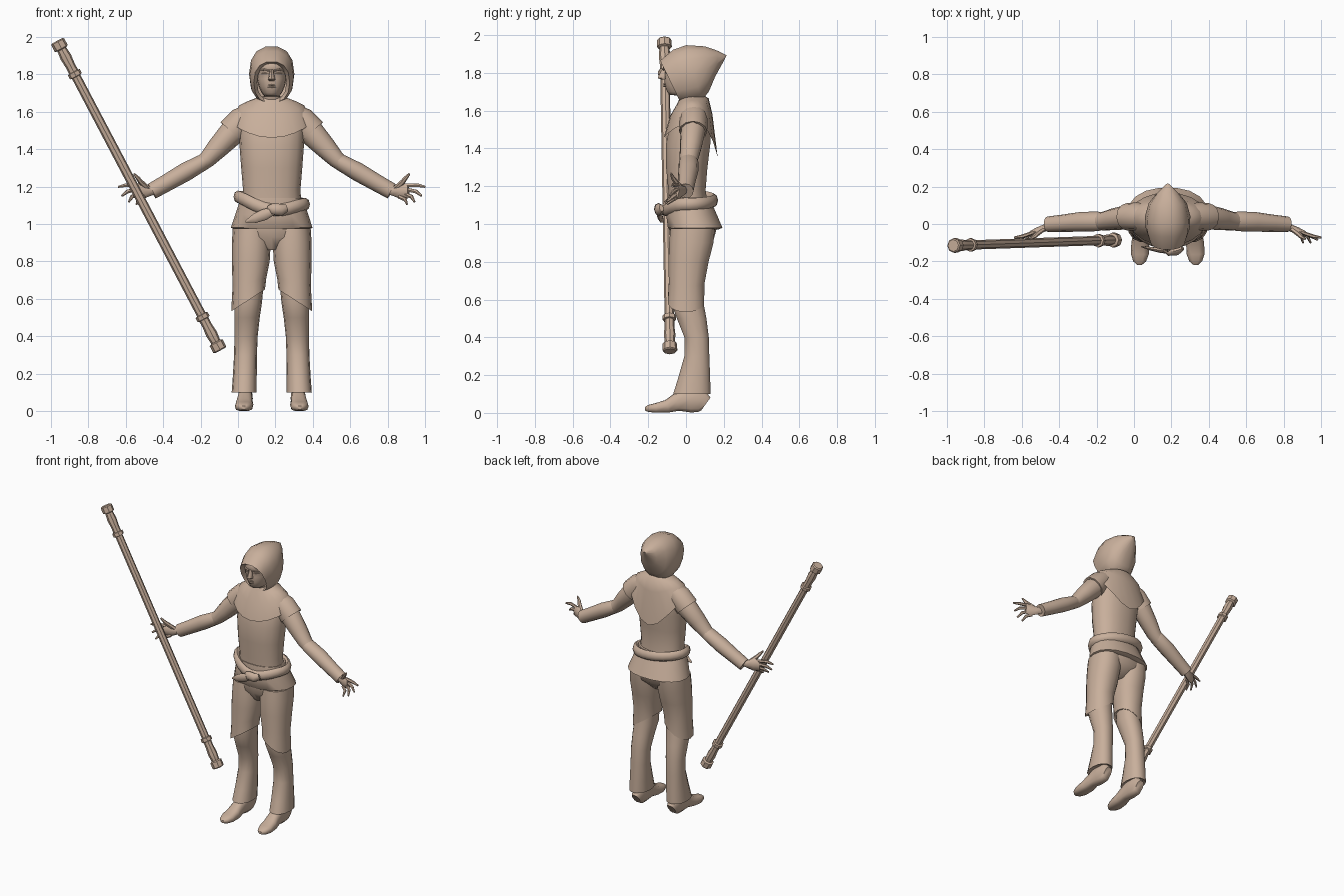
import bpy, bmesh, math
from mathutils import Vector

CX = 0.18  # body centre line
mat = bpy.data.materials.new("clay_tan")
mat.diffuse_color = (0.58, 0.43, 0.33, 1)


def loft(name, rings, cap0=True, cap1=True, closed=False, angle=50):
    """Skin a list of equally long point loops."""
    bm = bmesh.new()
    vs = [[bm.verts.new(p) for p in r] for r in rings]
    n = len(vs[0])
    pairs = list(zip(vs, vs[1:])) + ([(vs[-1], vs[0])] if closed else [])
    for a, b in pairs:
        for i in range(n):
            j = (i + 1) % n
            bm.faces.new((a[i], a[j], b[j], b[i]))
    if not closed:
        if cap0:
            bm.faces.new(vs[0][::-1])
        if cap1:
            bm.faces.new(vs[-1])
    bmesh.ops.recalc_face_normals(bm, faces=bm.faces)
    me = bpy.data.meshes.new(name)
    bm.to_mesh(me)
    bm.free()
    me.shade_smooth()
    me.set_sharp_from_angle(angle=math.radians(angle))
    me.materials.append(mat)
    ob = bpy.data.objects.new(name, me)
    bpy.context.collection.objects.link(ob)
    return ob


def unit(n, p=1.0):
    """Unit (super)ellipse points."""
    out = []
    for i in range(n):
        a = 2 * math.pi * i / n
        c, s = math.cos(a), math.sin(a)
        out.append((math.copysign(abs(c) ** p, c), math.copysign(abs(s) ** p, s)))
    return out


def stack(name, rows, s=1, n=14, p=0.9, **kw):
    """Horizontal rings: (z, dx, rx, y front, y back, tilt)."""
    rings = []
    for z, dx, rx, y0, y1, *t in rows:
        t = t[0] if t else 0
        rings.append([(CX + s * (dx + rx * c), (y0 + y1) / 2 + (y1 - y0) / 2 * d, z + t * c)
                      for c, d in unit(n, p)])
    return loft(name, rings, **kw)


def tube(name, rows, s=1, n=10, p=1.0, closed=False, **kw):
    """Sweep along a path: (dx, y, z, sideways radius, upward radius)."""
    pts = [Vector((CX + s * r[0], r[1], r[2])) for r in rows]
    m = len(pts)
    rings = []
    for i, r in enumerate(rows):
        a = pts[(i - 1) % m] if closed else pts[max(i - 1, 0)]
        b = pts[(i + 1) % m] if closed else pts[min(i + 1, m - 1)]
        t = (b - a).normalized()
        side = t.cross(Vector((0, 0, 1))).normalized()
        up = side.cross(t)
        rings.append([pts[i] + side * (r[3] * c) + up * (r[4] * d) for c, d in unit(n, p)])
    return loft(name, rings, closed=closed, **kw)


# torso, tunic skirt and pelvis
stack("torso", [(1.05, 0, .165, -.095, .125), (1.18, 0, .153, -.095, .105),
                (1.30, 0, .163, -.107, .115), (1.42, 0, .172, -.108, .13),
                (1.52, 0, .175, -.088, .135), (1.60, 0, .16, -.055, .12),
                (1.65, 0, .11, -.03, .10), (1.68, 0, .05, -.01, .08)], n=18)
stack("tunic_skirt", [(1.14, 0, .165, -.10, .125), (1.05, 0, .195, -.107, .165),
                      (.98, 0, .218, -.098, .195), (.972, 0, .20, -.09, .175)], n=18, angle=40)
stack("pelvis", [(.985, 0, .20, -.09, .165), (.93, 0, .185, -.085, .15),
                 (.86, 0, .07, -.04, .08)], n=16)

# cowl with deep rounded front and pointed back
rings = []
for rx, y0, y1, zs, zf, zb in [(.065, -.03, .09, 1.68, 1.675, 1.685), (.13, -.045, .12, 1.655, 1.64, 1.665),
                               (.175, -.085, .14, 1.632, 1.57, 1.58), (.213, -.117, .168, 1.535, 1.46, 1.35)]:
    loop = []
    for c, d in unit(20):
        z = zs + ((zf - zs) * d * d if d < 0 else (zb - zs) * d ** 3)
        loop.append((CX + rx * c, .035 + (d * (.035 - y0) if d < 0 else d * (y1 - .035)), z))
    rings.append(loop)
loft("cowl", rings, cap0=False, cap1=False)

# belt, knot and hanging tail
belt = []
for i in range(24):
    a = 2 * math.pi * i / 24
    c, d = math.cos(a), math.sin(a)
    belt.append((.182 * c, .018 + (.128 if d < 0 else .13) * d,
                 1.125 - .02 * c - .05 * max(0, -d) ** 3, .022, .033))
tube("belt", belt, closed=True, n=8)
tube("belt_knot", [(-.02, -.135, 1.085, .012, .015), (.005, -.145, 1.08, .025, .032),
                   (.05, -.142, 1.075, .025, .032), (.08, -.13, 1.085, .012, .02)], n=8)
tube("belt_tail", [(.02, -.145, 1.075, .016, .02), (-.04, -.14, 1.05, .014, .03),
                   (-.09, -.132, 1.03, .01, .025), (-.14, -.12, 1.012, .004, .005)], n=8)

# head with simple face features
stack("head", [(1.62, 0, .055, -.02, .08), (1.68, 0, .052, -.04, .08), (1.683, 0, .04, -.085, .07),
               (1.70, 0, .054, -.10, .08), (1.735, 0, .07, -.112, .09), (1.775, 0, .08, -.115, .10),
               (1.81, 0, .083, -.112, .10), (1.825, 0, .084, -.122, .10), (1.86, 0, .08, -.118, .10),
               (1.91, 0, .055, -.07, .08)], n=16)
stack("nose", [(1.825, 0, .010, -.125, -.09), (1.79, 0, .014, -.143, -.09),
               (1.773, 0, .019, -.15, -.09), (1.764, 0, .014, -.13, -.09)], n=8)
for z, w in [(1.741, .028), (1.730, .024)]:
    tube("lip", [(-w, -.099, z, .004, .002), (0, -.114, z, .007, .006), (w, -.099, z, .004, .002)], n=6)
for s in (-1, 1):
    tube("brow", [(.012, -.119, 1.818, .007, .006), (.04, -.110, 1.824, .008, .006),
                  (.068, -.08, 1.818, .005, .004)], s, n=6)
    tube("eye", [(.018, -.105, 1.802, .004, .003), (.035, -.103, 1.803, .007, .007),
                 (.052, -.09, 1.802, .004, .003)], s, n=6)

# hood: tilted rings from face opening to the point at the back
rings = []
for yt, zt, yb, zb, w in [(-.10, 1.85, -.01, 1.66, .078), (-.138, 1.868, -.03, 1.645, .096),
                          (-.07, 1.925, .02, 1.64, .117), (0, 1.95, .085, 1.65, .121),
                          (.10, 1.943, .122, 1.70, .102), (.17, 1.918, .155, 1.78, .06),
                          (.215, 1.893, .205, 1.872, .01)]:
    rings.append([(CX + w * c, (yt + yb) / 2 + (yt - yb) / 2 * d, (zt + zb) / 2 + (zt - zb) / 2 * d)
                  for c, d in unit(14, .85)])
loft("hood", rings, cap0=False, angle=45)

for s, side in ((-1, "right"), (1, "left")):
    # thigh with slanted hem, trouser leg, shoe
    stack(side + "_thigh", [(.975, .108, .10, -.085, .155), (.90, .109, .104, -.092, .148),
                            (.80, .112, .101, -.095, .122), (.69, .119, .090, -.093, .10, -.02),
                            (.592, .126, .090, -.098, .098, -.058),
                            (.60, .126, .076, -.08, .085, -.05)], s, angle=40)
    stack(side + "_trouser_leg", [(.68, .118, .075, -.075, .088), (.58, .126, .074, -.08, .095),
                                  (.50, .132, .068, -.05, .11), (.40, .137, .062, -.01, .122),
                                  (.30, .14, .061, -.01, .125), (.18, .144, .064, -.045, .13),
                                  (.10, .147, .067, -.07, .132), (.11, .147, .05, -.05, .11)], s, angle=40)
    rows = []
    for y, dx, hw, top, low in [(.105, .14, .028, .09, .004), (.08, .14, .038, .13, 0),
                                (.02, .141, .04, .14, 0), (-.05, .143, .041, .105, .008),
                                (-.10, .146, .048, .07, 0), (-.16, .149, .048, .052, 0),
                                (-.20, .15, .034, .042, .004), (-.217, .15, .014, .03, .01)]:
        rows.append((dx, y, (top + low) / 2, hw, (top - low) / 2))
    tube(side + "_shoe", rows, s, n=10, p=.7)

    # shoulder cap, upper arm, forearm sleeve
    tube(side + "_shoulder_cap", [(.10, .04, 1.60, .06, .05), (.155, .04, 1.555, .075, .075),
                                  (.215, .038, 1.49, .074, .080), (.205, .038, 1.50, .06, .065)], s, n=12)
    tube(side + "_upper_arm", [(.12, .04, 1.57, .06, .06), (.21, .037, 1.49, .066, .07),
                               (.29, .025, 1.405, .058, .058), (.345, .015, 1.345, .05, .046),
                               (.39, .015, 1.31, .045, .04)], s, n=12)
    tube(side + "_forearm", [(.345, .015, 1.345, .044, .036), (.37, .014, 1.328, .052, .044),
                             (.46, .012, 1.278, .053, .050), (.56, .004, 1.22, .046, .046),
                             (.64, -.002, 1.175, .042, .044), (.632, -.002, 1.18, .03, .032)],
         s, n=12, angle=40)

    # palm, fingers, thumb
    tube(side + "_palm", [(.60, -.005, 1.19, .02, .024), (.65, -.018, 1.177, .019, .027),
                          (.69, -.035, 1.175, .019, .042), (.73, -.05, 1.176, .014, .038)], s, n=8)
    for k, (x0, z0, x1, y1, z1) in enumerate([(.725, 1.205, .82, -.072, 1.198), (.73, 1.185, .80, -.085, 1.15),
                                              (.72, 1.162, .763, -.10, 1.118), (.695, 1.145, .722, -.10, 1.105)]):
        tube(f"{side}_finger_{k}", [(x0 - .015, -.043, z0, .010, .011),
                                    (.5 * (x0 + x1) + .005, -.066, .5 * (z0 + z1) + .006, .010, .011),
                                    (x1, y1, z1, .005, .006)], s, n=6)
    tube(side + "_thumb", [(.66, -.025, 1.19, .013, .014), (.70, -.055, 1.225, .013, .014),
                           (.715, -.07, 1.245, .011, .011), (.735, -.08, 1.268, .005, .006)], s, n=6)

# staff with end blocks and rings
A, B = Vector((-.965, -.115, 1.978)), Vector((-.095, -.085, .325))
L = (B - A).length
half = [(0, .032), (.006, .039), (.046, .039), (.052, .026), (.10, .031), (.15, .026),
        (.187, .027), (.19, .036), (.214, .036), (.217, .025)]
prof = half + [(L - d, r) for d, r in reversed(half)]
axis = (B - A) / L
rows = []
for d, r in prof:
    q = A + axis * d
    rows.append((q.x - CX, q.y, q.z, r, r))
tube("staff", rows, n=8, angle=40)
